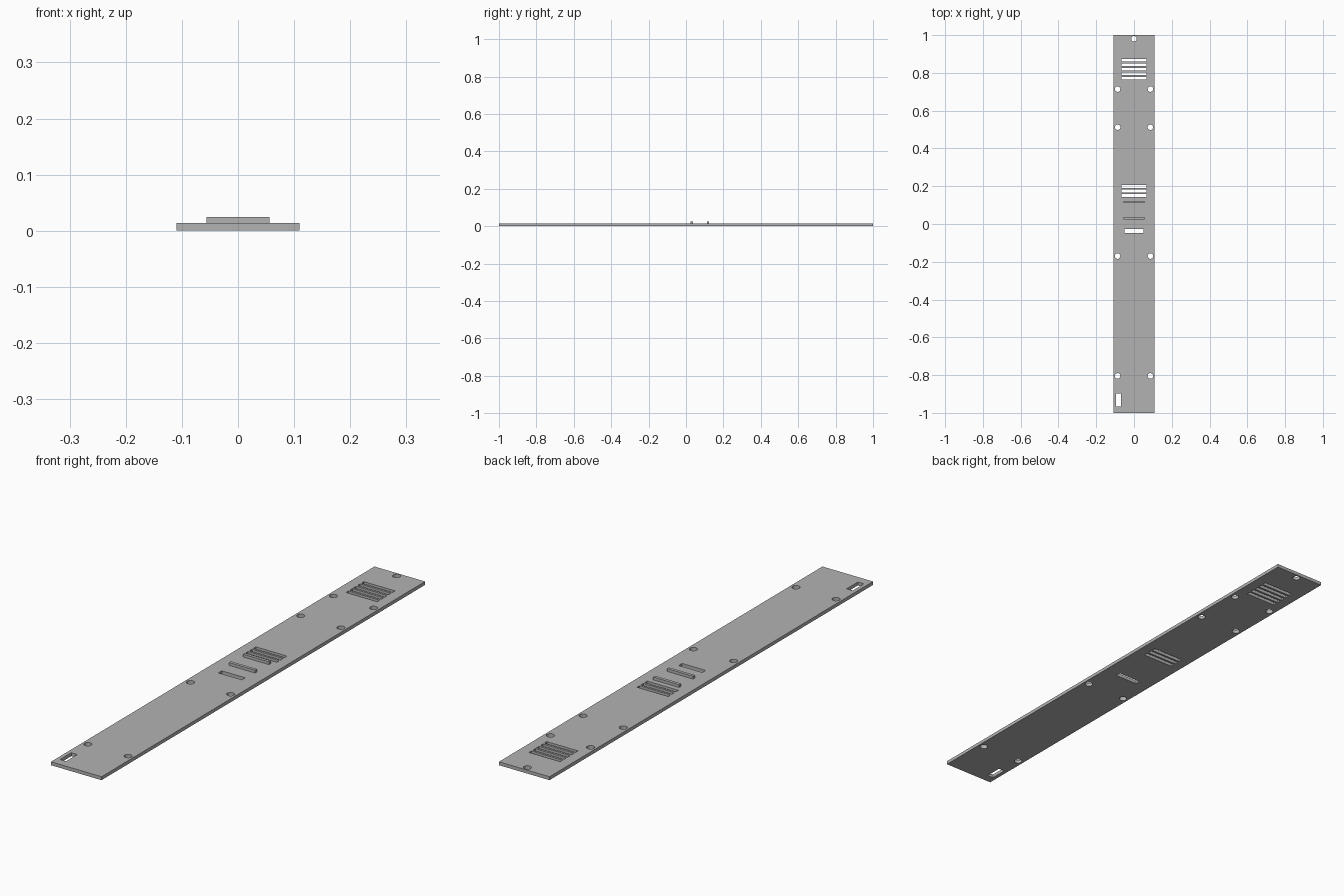
import bpy
import bmesh
from mathutils import Matrix, Vector

default = bpy.data.objects.get("Cube")
if default:
    bpy.data.objects.remove(default)

THICK = 0.0135
RIB_TOP = 0.0245

grey = bpy.data.materials.new("plain grey")
grey.use_nodes = True
colour = (0.45, 0.45, 0.45, 1)
grey.diffuse_color = colour
grey.node_tree.nodes["Principled BSDF"].inputs["Base Color"].default_value = colour


def add_box(bm, centre, size):
    matrix = Matrix.Translation(centre) @ Matrix.Diagonal(Vector((*size, 1)))
    bmesh.ops.create_cube(bm, size=1, matrix=matrix)


def add_hole(bm, x, y, radius=0.0145):
    bmesh.ops.create_cone(bm, cap_ends=True, segments=32, radius1=radius, radius2=radius,
                          depth=0.1, matrix=Matrix.Translation((x, y, 0)))


def finish(bm, name):
    mesh = bpy.data.meshes.new(name)
    bm.to_mesh(mesh)
    bm.free()
    mesh.materials.append(grey)
    obj = bpy.data.objects.new(name, mesh)
    bpy.context.collection.objects.link(obj)
    return obj


# Long flat plate
bm = bmesh.new()
add_box(bm, (0, 0, THICK / 2), (0.219, 2, THICK))
plate = finish(bm, "plate")

# Openings: vent slots, single slots and screw holes
bm = bmesh.new()
for first_y, count in ((0.867, 5), (0.199, 3)):
    for i in range(count):
        add_box(bm, (0, first_y - i * 0.0238, 0), (0.135, 0.0155, 0.1))
add_box(bm, (0, -0.038, 0), (0.102, 0.021, 0.1))
add_box(bm, (-0.081, -0.931, 0), (0.026, 0.069, 0.1))
for y in (0.714, 0.512, -0.17, -0.804):
    for side in (-1, 1):
        add_hole(bm, side * 0.087, y)
add_hole(bm, 0, 0.981)
cutter = finish(bm, "opening_cutter")
cutter.hide_render = True

# Cut the openings, then drop the cutter
cut = plate.modifiers.new("openings", "BOOLEAN")
cut.operation = "DIFFERENCE"
cut.solver = "EXACT"
cut.object = cutter
bpy.context.view_layer.objects.active = plate
bpy.ops.object.modifier_apply(modifier=cut.name)
bpy.data.objects.remove(cutter)

# Raised ribs beside the middle vent
for name, y in (("rear_rib", 0.117), ("front_rib", 0.031)):
    bm = bmesh.new()
    add_box(bm, (0, y, (THICK + RIB_TOP) / 2), (0.113, 0.012, RIB_TOP - THICK))
    finish(bm, name)
